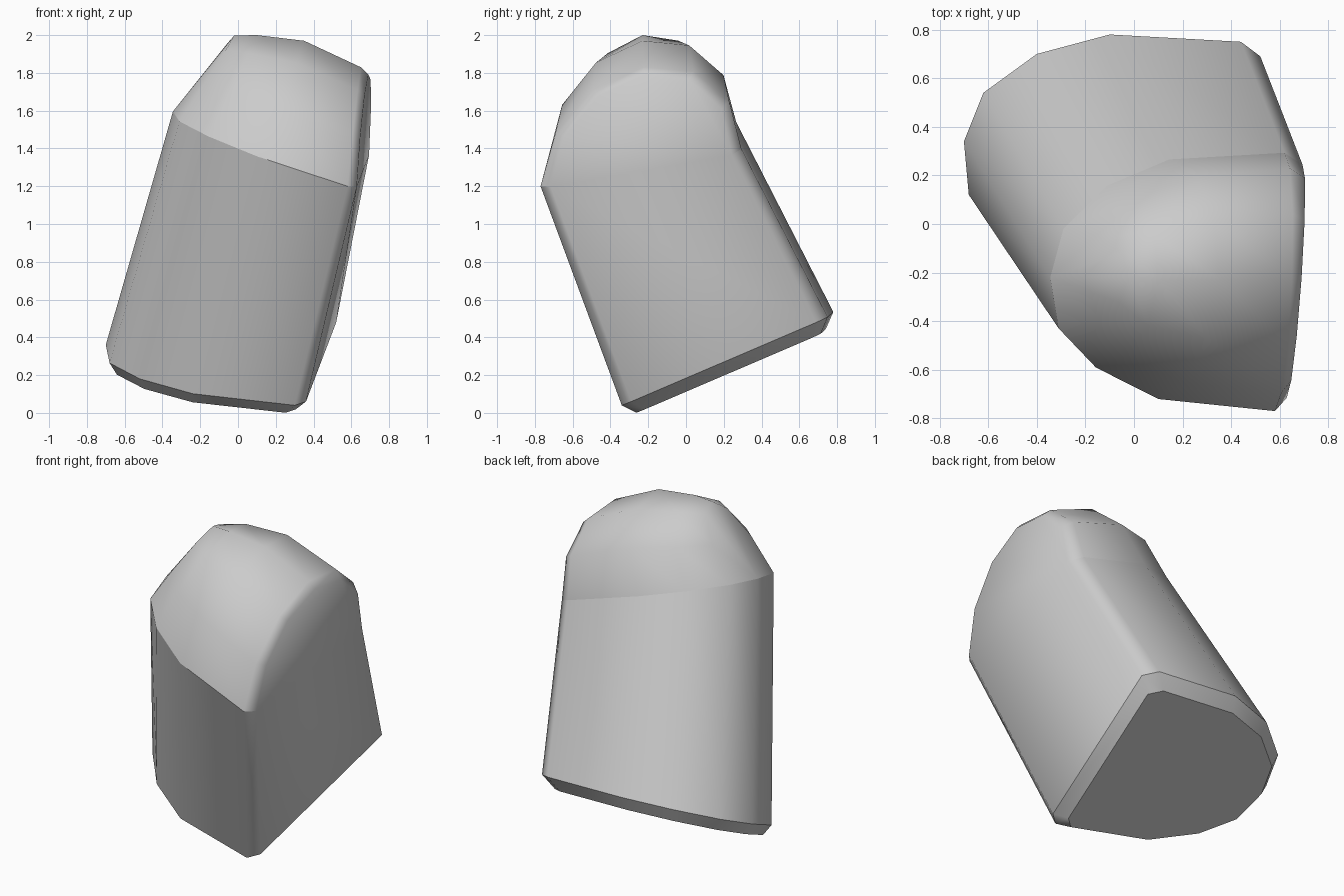
import bpy, bmesh
from math import sin, cos, radians
from mathutils import Vector

if "Cube" in bpy.data.objects:
    bpy.data.objects.remove(bpy.data.objects["Cube"])

# D-shaped section seen from the top, from the flat side's front corner round to its back corner
section = [(0.36, -0.29), (0.30, -0.34), (-0.24, -0.23), (-0.52, -0.065), (-0.68, 0.12),
           (-0.70, 0.34), (-0.62, 0.54), (-0.40, 0.70), (-0.10, 0.78), (0.44, 0.75), (0.52, 0.69)]


def base_ring(x, y):       # shrunken foot face
    u, v = 0.91 * x - 0.022, 0.895 * y + 0.042
    return u, v, 0.002 + 0.432 * (v + 0.26) - 0.026 * (u - 0.25)


def lower_ring(x, y):      # top of the foot chamfer
    return x, y, 0.04 + 0.432 * (y + 0.34) - 0.026 * (x - 0.30)


def upper_ring(x, y):      # shoulder where the dome starts
    u = 0.58 + 0.873 * (x - 0.30) - 0.076 * (y + 0.34)
    v = -0.77 + 0.104 * (x - 0.30) + 0.962 * (y + 0.34)
    return u, v, 1.532 - 0.31 * u + 0.198 * v


bm = bmesh.new()
rings = [[bm.verts.new(f(*p)) for p in section] for f in (base_ring, lower_ring, upper_ring)]
n = len(section)

# Foot and leaning body
bm.faces.new(rings[0])
for lo, hi in zip(rings, rings[1:]):
    for i in range(n):
        j = (i + 1) % n
        bm.faces.new((lo[i], lo[j], hi[j], hi[i]))

# Dome: one arch over each front/back pair of shoulder points
apexes = [(0.69, -0.22, 1.79), (0.65, -0.225, 1.83), (0.35, -0.23, 1.97),
          (0.10, -0.23, 2.0), (-0.02, -0.22, 1.998)]
top, steps, arches = rings[2], 6, []
for k, apex in enumerate(apexes):
    p, q = top[k], top[n - 1 - k]
    mid = (p.co + q.co) / 2
    half, rise = p.co - mid, Vector(apex) - mid
    inner = []
    for s in range(1, steps):
        a = radians(180 * s / steps)
        inner.append(bm.verts.new(mid + half * cos(a) + rise * sin(a)))
    arches.append([p] + inner + [q])
for a, b in zip(arches, arches[1:]):
    for s in range(steps):
        bm.faces.new((a[s], a[s + 1], b[s + 1], b[s]))

# Flat right end and rounded left end of the dome
bm.faces.new(arches[0])
tip = top[n // 2]
for s in range(steps):
    bm.faces.new((arches[-1][s], arches[-1][s + 1], tip))

bmesh.ops.recalc_face_normals(bm, faces=bm.faces)
for f in bm.faces:
    f.smooth = True

# Crisp foot and shoulder lines
for r, ring in enumerate(rings):
    for i in range(n):
        if r == 2 and i == n - 1:
            continue
        e = bm.edges.get((ring[i], ring[(i + 1) % n]))
        if e:
            e.smooth = False

mesh = bpy.data.meshes.new("domed_block")
bm.to_mesh(mesh)
bm.free()
obj = bpy.data.objects.new("domed_block", mesh)
bpy.context.collection.objects.link(obj)
